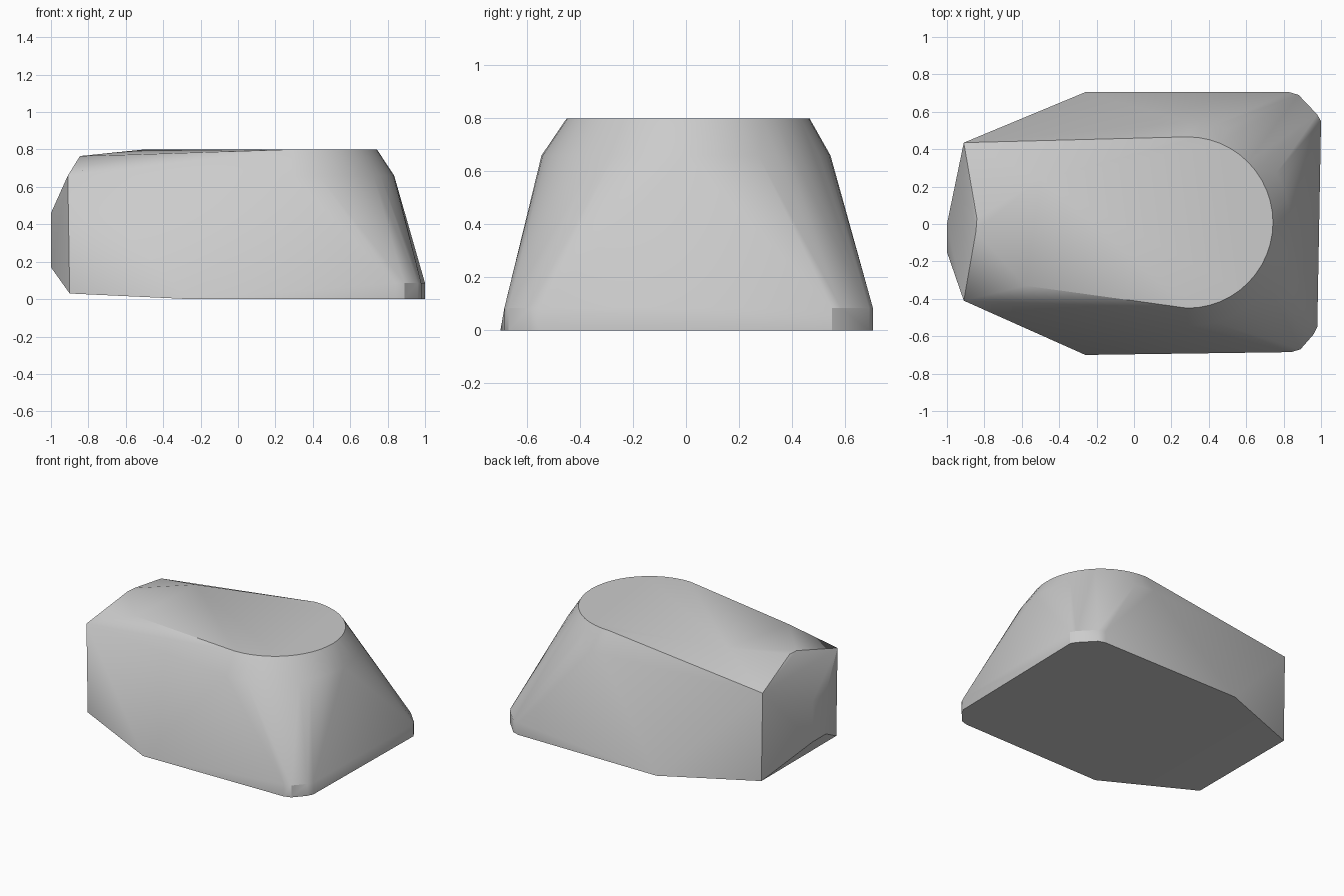
import bpy, bmesh, math

cube = bpy.data.objects.get("Cube")
if cube:
    bpy.data.objects.remove(cube, do_unlink=True)


def flat_material(name, colour):
    mat = bpy.data.materials.new(name)
    mat.use_nodes = True
    mat.diffuse_color = colour
    mat.node_tree.nodes["Principled BSDF"].inputs["Base Color"].default_value = colour
    return mat


def half_ring(cx, cy, radius, z, steps=24):
    """Points of a half circle that bulges toward +x."""
    angles = [math.pi * (i / steps - 0.5) for i in range(steps + 1)]
    return [(cx + radius * math.cos(a), cy + radius * math.sin(a), z) for a in angles]


# Rounded crown: flat rim and the wider shoulder below it
points = half_ring(0.285, 0.008, 0.458, 0.8) + half_ring(0.29, 0.0, 0.545, 0.66)

# Foot: upright band with clipped corners
foot = [(0.83, 0.705), (0.88, 0.69), (0.98, 0.585), (1.0, 0.55),
        (0.98, -0.55), (0.96, -0.59), (0.89, -0.67), (0.84, -0.685)]
points += [(x, y, z) for x, y in foot for z in (0.0, 0.085)]
points += [(-0.26, 0.705, 0.0), (-0.26, -0.70, 0.0)]

# Narrow end: upright corners and a blunt nose between them
for y in (0.435, -0.41):
    points += [(-0.91, y, 0.66), (-0.9, y, 0.03)]
points += [(-1.0, y, z) for y in (0.0, -0.15) for z in (0.17, 0.46)]
points += [(-0.84, 0.03, 0.765), (-0.845, -0.04, 0.765)]

# Edge of the flat top toward the narrow end
points += [(-0.5, 0.24, 0.8), (-0.58, -0.33, 0.772)]

# Skin the points into one solid body
bm = bmesh.new()
for p in points:
    bm.verts.new(p)
hull = bmesh.ops.convex_hull(bm, input=bm.verts)
loose = {g for g in hull["geom_interior"] + hull["geom_unused"]
         if isinstance(g, bmesh.types.BMVert)}
bmesh.ops.delete(bm, geom=list(loose), context="VERTS")
bmesh.ops.dissolve_limit(bm, angle_limit=math.radians(0.5),
                         verts=bm.verts, edges=bm.edges)
bmesh.ops.recalc_face_normals(bm, faces=bm.faces)

mesh = bpy.data.meshes.new("body")
bm.to_mesh(mesh)
bm.free()
body = bpy.data.objects.new("body", mesh)
bpy.context.collection.objects.link(body)
mesh.materials.append(flat_material("light grey", (0.6, 0.6, 0.6, 1.0)))

# Smooth sides, crisp rim and base
bpy.ops.object.select_all(action="DESELECT")
body.select_set(True)
bpy.context.view_layer.objects.active = body
bpy.ops.object.shade_smooth_by_angle(angle=math.radians(30))
